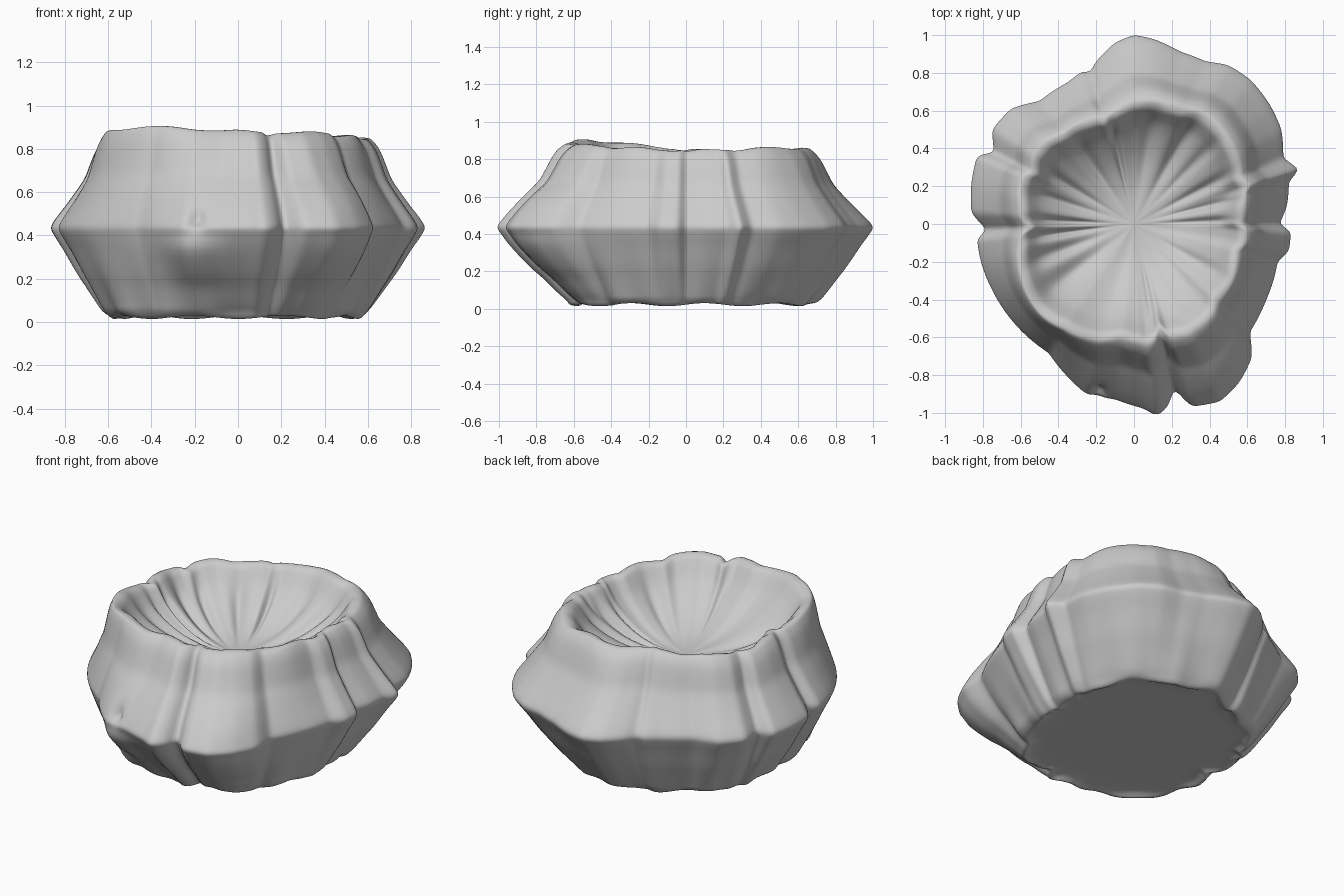
import bpy, bmesh, math

if "Cube" in bpy.data.objects:
    bpy.data.objects.remove(bpy.data.objects["Cube"])

N = 360
TAU = 2 * math.pi
# widest outline (top view) and rim crest outline
MID = [(.875,.285),(.79,.35),(.78,.5),(.72,.63),(.62,.76),(.5,.84),(.38,.86),(.25,.91),(.1,.98),(0,1),
       (-.1,.96),(-.2,.86),(-.235,.8),(-.27,.81),(-.35,.75),(-.5,.65),(-.65,.61),(-.75,.5),(-.74,.38),
       (-.83,.36),(-.86,.22),(-.86,.06),(-.78,-.03),(-.83,-.08),(-.81,-.2),(-.75,-.35),(-.6,-.56),
       (-.45,-.68),(-.39,-.76),(-.25,-.89),(-.1,-.92),(.05,-.97),(.12,-1.01),(.18,-.96),(.21,-.86),
       (.3,-.96),(.45,-.93),(.55,-.83),(.62,-.7),(.61,-.57),(.7,-.4),(.76,-.2),(.82,-.14),(.83,-.04),
       (.77,0),(.81,.1),(.82,.23)]
RIM = [(.59,.1),(.55,.36),(.41,.56),(.12,.66),(-.1,.59),(-.3,.54),(-.48,.42),(-.59,.25),(-.59,0),
       (-.61,-.15),(-.6,-.3),(-.5,-.48),(-.33,-.59),(-.1,-.61),(.15,-.61),(.34,-.54),(.48,-.39),(.56,-.15)]
BASE = [(.6,.1),(.55,.36),(.42,.56),(.12,.7),(-.1,.68),(-.3,.6),(-.5,.44),(-.6,.25),(-.61,0),
        (-.6,-.2),(-.5,-.46),(-.33,-.58),(-.1,-.62),(.15,-.62),(.35,-.55),(.5,-.4),(.58,-.15)]


def polar(pts):
    """Radius at N even angles, from outline points."""
    p = sorted((math.atan2(y, x) % TAU, math.hypot(x, y)) for x, y in pts)
    p = [(p[-1][0] - TAU, p[-1][1])] + p + [(p[0][0] + TAU, p[0][1])]
    out, k = [], 0
    for i in range(N):
        a = TAU * i / N
        while k < len(p) - 2 and p[k + 1][0] < a:
            k += 1
        (a0, r0), (a1, r1) = p[k], p[k + 1]
        out.append(r0 + (r1 - r0) * (a - a0) / max(a1 - a0, 1e-6))
    return out


def blur(v, w):
    return [sum(v[(i + k) % N] for k in range(-w, w + 1)) / (2 * w + 1) for i in range(N)]


def bump(a, deg, width):
    d = (math.degrees(a) - deg + 180) % 360 - 180
    return math.exp(-(d / width) ** 2)


def peak(z, centre, width):
    return math.exp(-((z - centre) / width) ** 2)


mid = blur(polar(MID), 1)
detail = [m - s for m, s in zip(mid, blur(mid, 15))]
rim = [r + .5 * d for r, d in zip(blur(polar(RIM), 6), detail)]
low = [r + .5 * d + .01 * math.sin(TAU * i / N * 17)
       for i, (r, d) in enumerate(zip(blur(polar(BASE), 8), detail))]

# folds inside the bowl: angle, width, depth
FOLDS = [(103,3,.05),(125,5,.04),(150,4,.04),(163,4,.04),(178,3,.05),(187,3,.045),(200,5,.04),(218,7,.04),
         (80,6,.035),(60,5,.04),(45,4,.03),(27,4,.04),(14,3,.04),(2,3,.035),(282,3,.03),(330,4,.015)]
# outer rows: mix towards widest outline, height
LOWER = [(-.03,.05),(.1,.09),(.3,.16),(.5,.23),(.75,.33),(.94,.4)]
UPPER = [(1,.435),(.94,.47),(.74,.54),(.53,.62),(.39,.68),(.29,.75),(.2,.81),(.11,.85)]
# inner rows: fraction of rim radius, height, fold strength
BOWL = [(.93,.868,.3),(.88,.83,.6),(.82,.78,.9),(.74,.73,1),(.64,.68,.9),(.53,.635,.65),
        (.41,.60,.35),(.28,.575,.1),(.13,.562,0),(.02,.56,0)]


def section(i):
    """Half cross-section (radius, height) at one angle, underside to bowl floor."""
    a = TAU * i / N
    lift = (.026 * bump(a, 233, 28) - .03 * bump(a, 0, 40) - .04 * bump(a, 150, 45)
            - .018 * bump(a, 75, 40) + .006 * math.sin(11 * a))
    fold = sum(d * bump(a, g, w) for g, w, d in FOLDS)
    # fuller front, front right lobe, rounded mound and dimple
    full = .022 * bump(a, 272, 42)
    lobe, mound, dimple = .03 * bump(a, 302, 12), .045 * bump(a, 256, 8), .04 * bump(a, 258, 2)

    def bulge(z):
        return ((lobe + full) * (peak(z, .57, .1) + peak(z, .3, .09)) + mound * peak(z, .3, .09)
                - dimple * peak(z, .475, .04))

    pts = [(low[i] * .5, .035), (low[i] - .1, .035), (low[i] - .045, .022 + .008 * math.sin(9 * a))]
    pts += [(low[i] + (mid[i] - low[i]) * f + bulge(z), z) for f, z in LOWER]
    pts += [(rim[i] + (mid[i] - rim[i]) * f + bulge(z), z + lift * max(0, z - .5) / .35)
            for f, z in UPPER]
    pts.append((rim[i] * .995, .878 + lift + .15 * min(0, detail[i])))
    pts += [(rim[i] * f, z + lift * f - s * fold) for f, z, s in BOWL]
    return pts


def smooth_path(p, steps=3):
    """Catmull-Rom curve through the section points."""
    out = []
    for k in range(len(p) - 1):
        q = (p[max(k - 1, 0)], p[k], p[k + 1], p[min(k + 2, len(p) - 1)])
        for s in range(steps):
            t = s / steps
            out.append(tuple(.5 * (2 * b + (c - a) * t + (2 * a - 5 * b + 4 * c - d) * t * t
                                   + (3 * b - a - 3 * c + d) * t ** 3) for a, b, c, d in zip(*q)))
    return out + [p[-1]]


# sweep the sections around the axis and skin them
bm = bmesh.new()
cols = []
for i in range(N):
    c, s = math.cos(TAU * i / N), math.sin(TAU * i / N)
    cols.append([bm.verts.new((r * c, r * s, z)) for r, z in smooth_path(section(i))])
base = bm.verts.new((0, 0, .035))
floor = bm.verts.new((0, 0, .56))
for i in range(N):
    u, v = cols[i], cols[(i + 1) % N]
    for k in range(len(u) - 1):
        bm.faces.new((u[k], v[k], v[k + 1], u[k + 1]))
    bm.faces.new((base, v[0], u[0]))
    bm.faces.new((floor, u[-1], v[-1]))
for f in bm.faces:
    f.smooth = True

mesh = bpy.data.meshes.new("folded_bowl")
bm.to_mesh(mesh)
bm.free()
bowl = bpy.data.objects.new("folded_bowl", mesh)
bpy.context.collection.objects.link(bowl)
